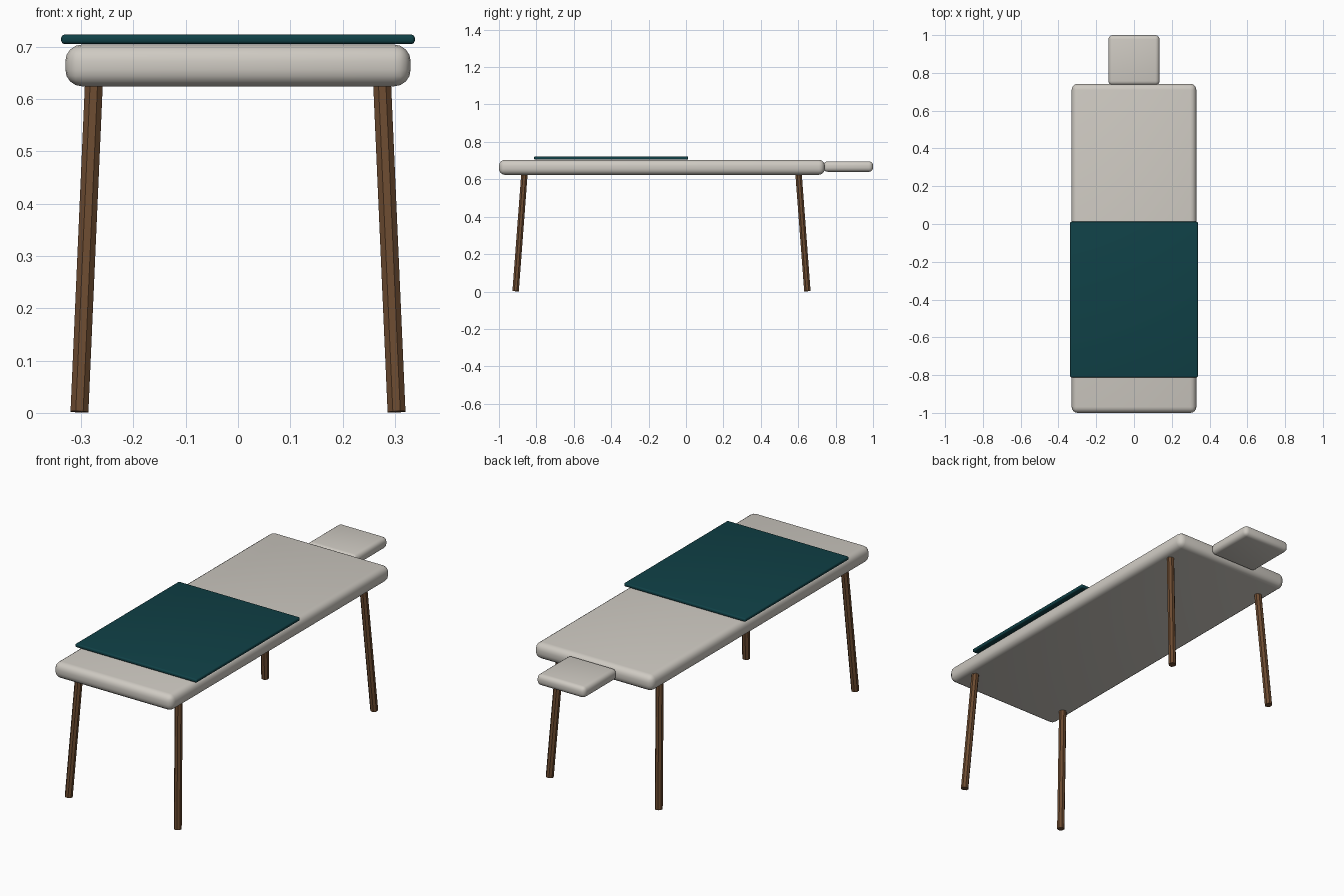
import bpy
from mathutils import Vector, Matrix

cube = bpy.data.objects.get("Cube")
if cube:
    bpy.data.objects.remove(cube, do_unlink=True)


def material(name, color):
    mat = bpy.data.materials.new(name)
    mat.use_nodes = True
    mat.diffuse_color = (*color, 1)
    node = next(n for n in mat.node_tree.nodes if n.type == 'BSDF_PRINCIPLED')
    node.inputs["Base Color"].default_value = (*color, 1)
    return mat


cream = material("cream_padding", (0.62, 0.59, 0.54))
teal = material("teal_cloth", (0.005, 0.052, 0.062))
brown = material("brown_wood", (0.15, 0.07, 0.03))


def finish(name, mat, angle):
    obj = bpy.context.object
    obj.name = obj.data.name = name
    obj.data.materials.append(mat)
    bpy.ops.object.shade_smooth_by_angle(angle=angle)
    return obj


def padded_box(name, low, high, radius, mat):
    """Box between two corners with softly rounded edges."""
    low, high = Vector(low), Vector(high)
    bpy.ops.mesh.primitive_cube_add(size=1)
    obj = bpy.context.object
    obj.data.transform(Matrix.Diagonal((*(high - low), 1)))
    obj.location = (low + high) / 2
    bevel = obj.modifiers.new("rounding", 'BEVEL')
    bevel.width = radius
    bevel.segments = 4
    bevel.limit_method = 'NONE'
    bpy.ops.object.modifier_apply(modifier=bevel.name)
    return finish(name, mat, 0.7)


def leg(name, foot, top):
    """Eight-sided leg splayed from the underside down to the foot."""
    foot, top = Vector(foot), Vector(top)
    axis = top - foot
    bpy.ops.mesh.primitive_cylinder_add(vertices=8, radius=0.0185, depth=axis.length)
    obj = bpy.context.object
    # Turn a flat side to the front, then lean the leg
    turn = Matrix.Rotation(0.3927, 4, 'Z')
    lean = Vector((0, 0, 1)).rotation_difference(axis).to_matrix().to_4x4()
    obj.data.transform(lean @ turn)
    obj.location = (foot + top) / 2
    return finish(name, brown, 0.3)


# Padded top, head rest and folded cover
padded_box("table_top", (-0.33, -1, 0.624), (0.33, 0.742, 0.704), 0.032, cream)
padded_box("head_rest", (-0.135, 0.735, 0.64), (0.135, 1, 0.696), 0.022, cream)
padded_box("cover", (-0.338, -0.812, 0.705), (0.338, 0.012, 0.723), 0.007, teal)

# Four splayed legs
for side, sx in (("left", 1), ("right", -1)):
    for end, foot_y, top_y in (("front", -0.911, -0.863), ("back", 0.649, 0.601)):
        leg(f"{end}_{side}_leg", (sx * 0.303, foot_y, 0.002), (sx * 0.275, top_y, 0.64))
